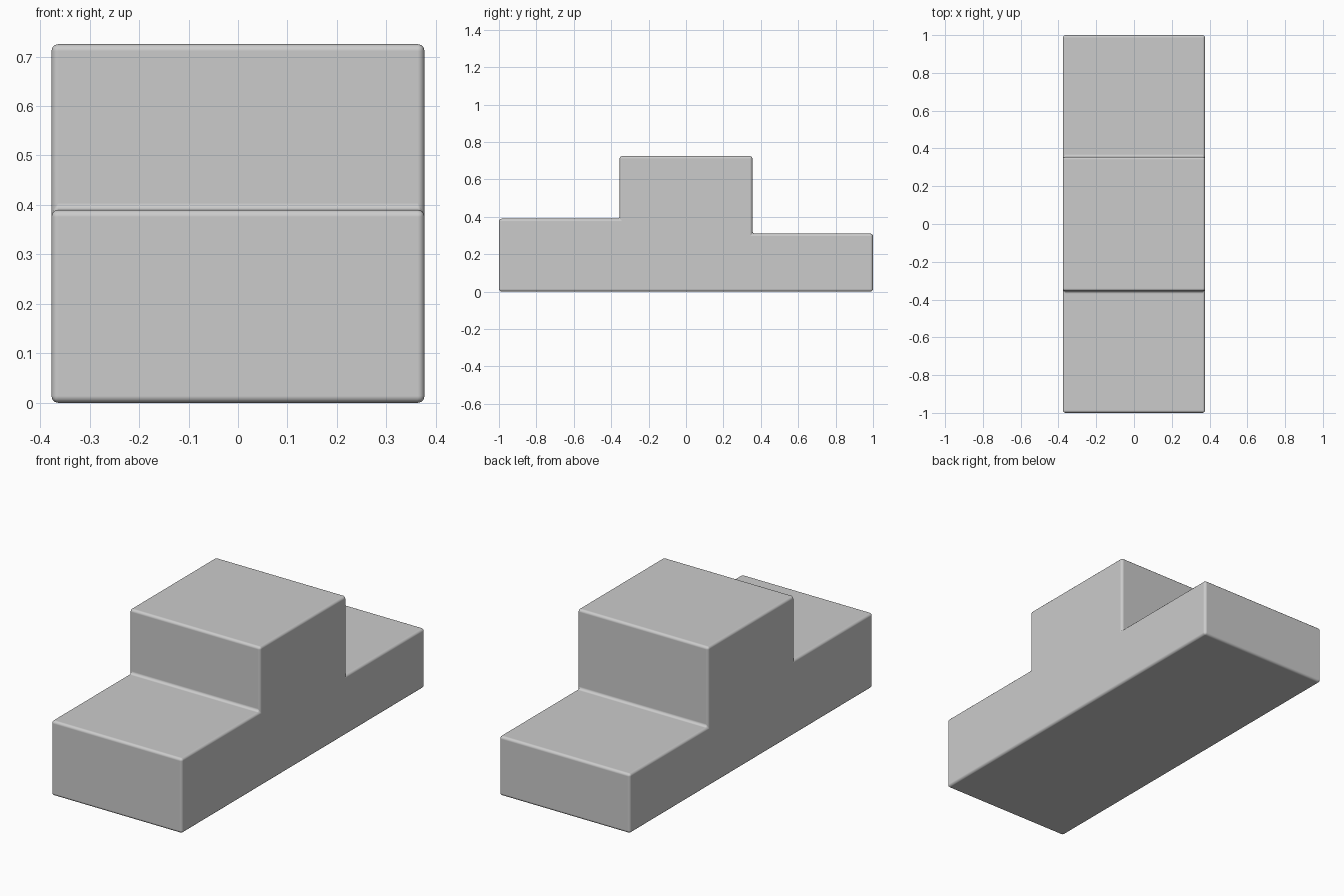
import bpy
import bmesh

cube = bpy.data.objects.get("Cube")
if cube:
    bpy.data.objects.remove(cube, do_unlink=True)

HALF_WIDTH = 0.377
FRONT_TOP, MIDDLE_TOP, BACK_TOP = 0.39, 0.725, 0.31
STEP = 0.355

# Plain grey finish
grey = bpy.data.materials.new("plain_grey")
grey.use_nodes = True
colour = (0.6, 0.6, 0.6, 1)
grey.diffuse_color = colour
grey.node_tree.nodes["Principled BSDF"].inputs["Base Color"].default_value = colour

# Side profile of the three steps as (y, z), swept across the width
profile = [(-1, 0), (1, 0), (1, BACK_TOP), (STEP, BACK_TOP),
           (STEP, MIDDLE_TOP), (-STEP, MIDDLE_TOP),
           (-STEP, FRONT_TOP), (-1, FRONT_TOP)]
bm = bmesh.new()
side = bm.faces.new([bm.verts.new((-HALF_WIDTH, y, z)) for y, z in profile])
swept = bmesh.ops.extrude_face_region(bm, geom=[side])["geom"]
bmesh.ops.translate(bm, vec=(2 * HALF_WIDTH, 0, 0),
                    verts=[v for v in swept if isinstance(v, bmesh.types.BMVert)])
# Close the near side if the sweep removed it
if any(e.is_boundary for e in bm.edges):
    bmesh.ops.holes_fill(bm, edges=[e for e in bm.edges if e.is_boundary])
bmesh.ops.recalc_face_normals(bm, faces=bm.faces)
mesh = bpy.data.meshes.new("stepped_block")
bm.to_mesh(mesh)
bm.free()
mesh.materials.append(grey)

block = bpy.data.objects.new("stepped_block", mesh)
bpy.context.collection.objects.link(block)

# Softly rounded edges
bevel = block.modifiers.new("rounded_edges", "BEVEL")
bevel.width = 0.014
bevel.segments = 3
bevel.limit_method = "ANGLE"
bevel.harden_normals = True
bpy.ops.object.select_all(action="DESELECT")
block.select_set(True)
bpy.context.view_layer.objects.active = block
bpy.ops.object.shade_smooth()
